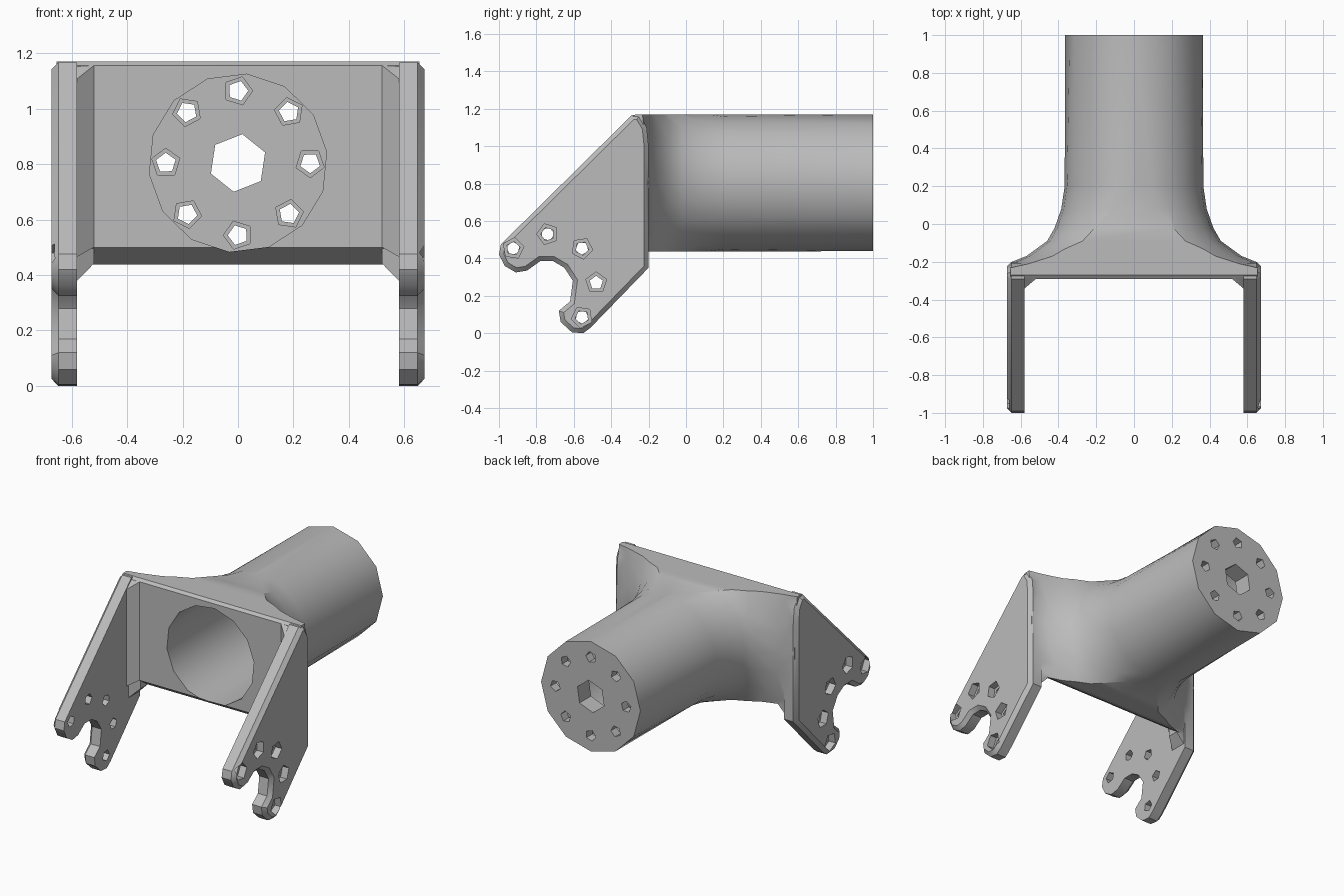
import bpy, bmesh, math
from mathutils import Matrix, Vector

cube = bpy.data.objects.get("Cube")
if cube:
    bpy.data.objects.remove(cube, do_unlink=True)

AXIS_Z = 0.804          # height of the tube axis
HALF = 0.366            # half height of the yoke block
grey = bpy.data.materials.new("plain grey")
grey.use_nodes = True
grey.diffuse_color = (0.5, 0.5, 0.5, 1)
grey.node_tree.nodes["Principled BSDF"].inputs["Base Color"].default_value = (0.5, 0.5, 0.5, 1)


def finish(name, bm):
    """Turn a bmesh into a linked object."""
    bmesh.ops.recalc_face_normals(bm, faces=bm.faces)
    mesh = bpy.data.meshes.new(name)
    bm.to_mesh(mesh)
    bm.free()
    mesh.materials.append(grey)
    obj = bpy.data.objects.new(name, mesh)
    bpy.context.collection.objects.link(obj)
    return obj


def lathe(name, profile, sides, place=Matrix(), turn=0.0, facet_end=False):
    """Revolve (distance, radius) pairs about the local y axis."""
    bm = bmesh.new()
    rings = []
    for k, (d, r) in enumerate(profile):
        ring = []
        for i in range(sides):
            a = turn + math.tau * i / sides
            # the last ring can be flattened to half the number of sides
            flat = facet_end and k == len(profile) - 1 and i % 2
            q = r * math.cos(math.tau / sides) if flat else r
            ring.append(bm.verts.new(place @ Vector((q * math.sin(a), d, q * math.cos(a)))))
        rings.append(ring)
    for lo, hi in zip(rings, rings[1:]):
        for i in range(sides):
            j = (i + 1) % sides
            bm.faces.new((lo[i], lo[j], hi[j], hi[i]))
    bm.faces.new(rings[0])
    bm.faces.new(rings[-1])
    return finish(name, bm)


def slab(name, outline, x0, x1, bevel=0.0):
    """Extrude a (y, z) outline along x, with an optional chamfer on the outer side."""
    bm = bmesh.new()
    face = bm.faces.new([bm.verts.new((x0, y, z)) for y, z in outline])
    new = bmesh.ops.extrude_face_region(bm, geom=[face])["geom"]
    verts = [v for v in new if isinstance(v, bmesh.types.BMVert)]
    bmesh.ops.translate(bm, verts=verts, vec=(x1 - x0, 0, 0))
    bmesh.ops.recalc_face_normals(bm, faces=bm.faces)
    if bevel:
        rim = [e for e in bm.edges if all(abs(v.co.x - x1) < 1e-5 for v in e.verts)]
        bmesh.ops.bevel(bm, geom=rim, offset=bevel, segments=1, affect='EDGES')
    return finish(name, bm)


def hull(name, points):
    bm = bmesh.new()
    for p in points:
        bm.verts.new(p)
    bmesh.ops.convex_hull(bm, input=bm.verts)
    return finish(name, bm)


def combine(target, other, operation):
    """Apply an exact boolean and discard the second object."""
    mod = target.modifiers.new("join", 'BOOLEAN')
    mod.operation, mod.solver, mod.object = operation, 'EXACT', other
    bpy.context.view_layer.update()
    result = target.evaluated_get(bpy.context.evaluated_depsgraph_get())
    mesh = bpy.data.meshes.new_from_object(result)
    target.modifiers.clear()
    target.data = mesh
    bpy.data.objects.remove(other, do_unlink=True)


# Tube with a flared root, trimmed to a flat-topped block
flare = [(-0.32, 0.9), (-0.25, 0.84), (-0.235, 0.76), (-0.21, 0.67), (-0.17, 0.57),
         (-0.09, 0.46), (-0.02, 0.42), (0.08, 0.385), (0.2, 0.367), (1.0, 0.365)]
yoke = lathe("yoke_bracket", flare, 24, Matrix.Translation((0, 0, AXIS_Z)), facet_end=True)
low, high = AXIS_Z - HALF, AXIS_Z + HALF
block = [(-0.29, 0.5), (-0.2, low), (1.1, low), (1.1, high), (-0.27, high), (-0.29, high - 0.015)]
combine(yoke, slab("block", block, -0.655, 0.655), 'INTERSECT')

# Side arms with forked tips, and corner gussets inside them
arm = [(-0.29, 1.166), (-0.25, 1.166), (-0.21, 1.1), (-0.2, 1.0), (-0.2, 0.35),
       (-0.51, 0.03), (-0.55, 0.0), (-0.61, 0.005), (-0.67, 0.06), (-0.68, 0.12),
       (-0.62, 0.17), (-0.605, 0.28), (-0.65, 0.35), (-0.71, 0.385), (-0.78, 0.385),
       (-0.85, 0.335), (-0.91, 0.325), (-0.97, 0.36), (-1.0, 0.42), (-0.99, 0.475)]
for s in (-1, 1):
    combine(yoke, slab("arm", arm, s * 0.58, s * 0.672, 0.024), 'UNION')
    corner = [(s * x, y, z) for x, y, z in (
        (0.52, -0.28, 0.5), (0.52, -0.291, 0.5), (0.59, -0.35, 0.46), (0.59, -0.28, 0.46),
        (0.52, -0.28, 1.16), (0.52, -0.291, 1.155), (0.59, -0.35, 1.1), (0.59, -0.28, 1.16))]
    combine(yoke, hull("gusset", corner), 'UNION')
    under = [(s * x, y, z) for x, y in ((0.52, -0.21), (0.59, -0.21), (0.59, -0.33), (0.52, -0.28))
             for z in ((0.5, 0.441) if x < 0.55 else (0.5, 0.37))]
    combine(yoke, hull("under_gusset", under), 'UNION')

# Deep bore leaving an end cap with a centre hole
axis = Matrix.Translation((0, 0, AXIS_Z))
combine(yoke, lathe("bore", [(-0.6, 0.322), (0.88, 0.322)], 14, axis, 0.1), 'DIFFERENCE')
combine(yoke, lathe("centre_hole", [(0.8, 0.105), (1.1, 0.105)], 6, axis, 0.15), 'DIFFERENCE')

# Ring of counterbored bolt holes in the cap
for i in range(8):
    a = math.tau * i / 8
    place = Matrix.Translation((0.26 * math.sin(a), 0, AXIS_Z + 0.26 * math.cos(a)))
    bolt = [(0.86, 0.053), (0.94, 0.053), (0.94, 0.037), (1.1, 0.037)]
    combine(yoke, lathe("bolt", bolt, 5, place, a + 0.3), 'DIFFERENCE')

# Counterbored holes on a part circle in each arm
for s in (-1, 1):
    for i in range(-1, 4):
        a = math.radians(45 * i)
        place = (Matrix.Translation((0, -0.74 + 0.26 * math.cos(a), 0.27 + 0.26 * math.sin(a)))
                 @ Matrix.Rotation(-s * math.pi / 2, 4, 'Z'))
        bolt = [(0.5, 0.037), (0.625, 0.037), (0.625, 0.058), (0.75, 0.058)]
        combine(yoke, lathe("bolt", bolt, 5, place, a), 'DIFFERENCE')

# Smooth the curved skin and keep the crisp edges
bpy.ops.object.select_all(action='DESELECT')
yoke.select_set(True)
bpy.context.view_layer.objects.active = yoke
bpy.ops.object.shade_smooth_by_angle(angle=math.radians(35))
